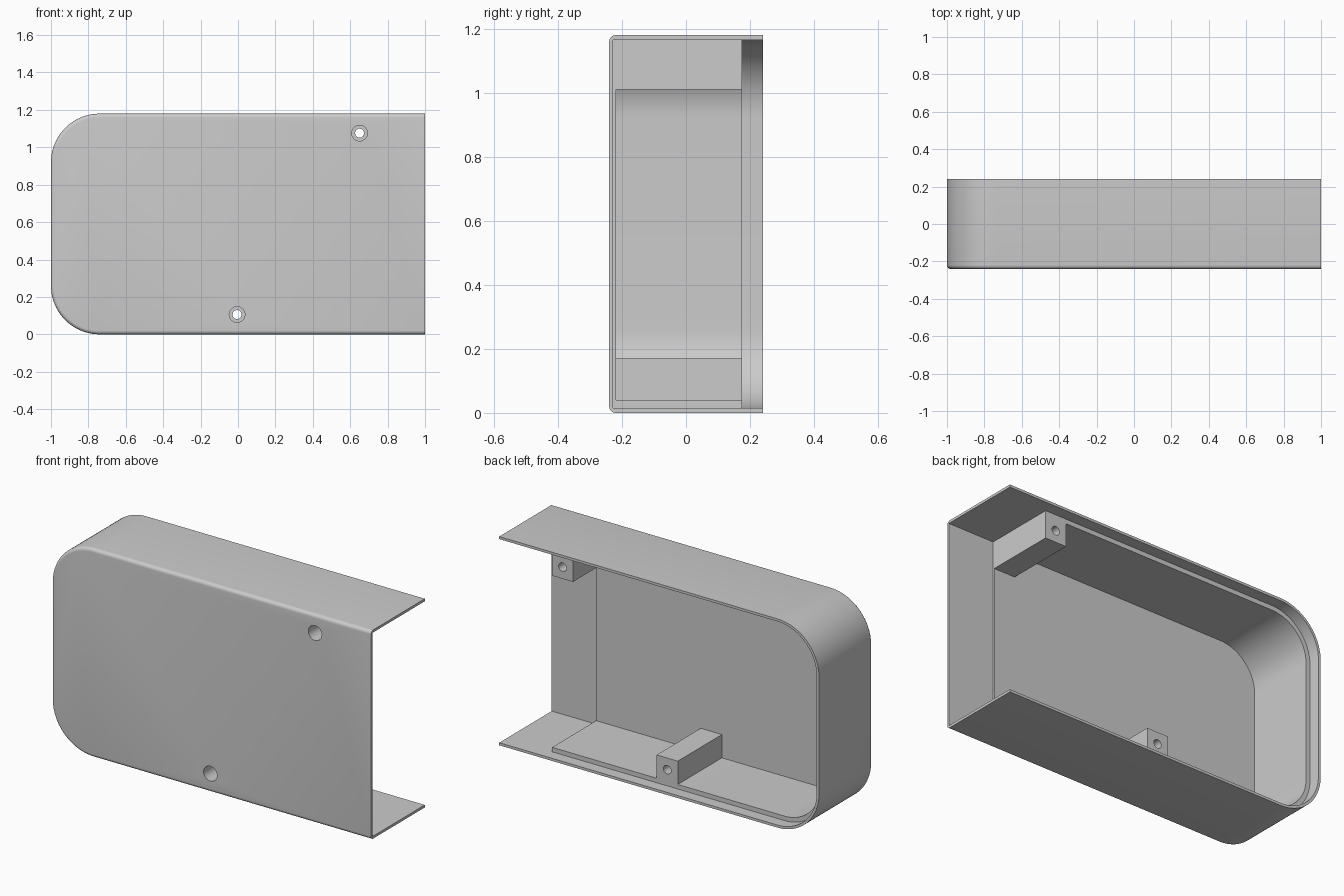
import bpy, bmesh, math

if "Cube" in bpy.data.objects:
    bpy.data.objects.remove(bpy.data.objects["Cube"])

W, H, D, R = 1.0, 1.18, 0.24, 0.26     # half width, height, half depth, corner radius
WALL, PLATE, FILLET = 0.0145, 0.0115, 0.02
LINER_END, LEDGE_Y = 0.715, 0.175
SCREWS = [(-0.005, 0.106), (0.65, 1.076)]
BOSS = 0.066

grey = bpy.data.materials.new("grey plastic")
grey.diffuse_color = (0.6, 0.6, 0.6, 1)
grey.use_nodes = True
grey.node_tree.nodes["Principled BSDF"].inputs["Base Color"].default_value = grey.diffuse_color


def outline(inset, x_end, n=20):
    """U-shaped case outline, open towards +x."""
    r = R - inset
    pts = [(x_end, inset)]
    for cz, a0 in ((R, 270), (H - R, 180)):
        for i in range(n + 1):
            a = math.radians(a0 - 90 * i / n)
            pts.append((-W + R + r * math.cos(a), cz + r * math.sin(a)))
    return pts + [(x_end, H - inset)]


def circle(cx, cz, r, n=32):
    return [(cx + r * math.cos(math.tau * i / n), cz + r * math.sin(math.tau * i / n)) for i in range(n)]


def loft(bm, layers, closed):
    """Skin a stack of (y, points) layers and cap it."""
    rings = [[bm.verts.new((x, y, z)) for x, z in pts] for y, pts in layers]
    n = len(rings[0])
    for a, b in zip(rings, rings[1:]):
        for i in range(n if closed else n - 1):
            j = (i + 1) % n
            bm.faces.new((a[i], a[j], b[j], b[i]))
    bm.faces.new(rings[0])
    bm.faces.new(rings[-1])
    if not closed:
        bm.faces.new([r[0] for r in rings] + [r[-1] for r in reversed(rings)])


def make(name, stacks, closed):
    bm = bmesh.new()
    for layers in stacks:
        loft(bm, layers, closed)
    bmesh.ops.recalc_face_normals(bm, faces=bm.faces)
    me = bpy.data.meshes.new(name)
    bm.to_mesh(me)
    bm.free()
    ob = bpy.data.objects.new(name, me)
    bpy.context.collection.objects.link(ob)
    me.materials.append(grey)
    return ob


# outer shell: filleted front, thin wall, open right end
shell_layers = []
for i in range(7):
    a = math.pi / 2 * i / 6
    shell_layers.append((-D + FILLET * (1 - math.sin(a)), outline(FILLET * (1 - math.cos(a)), W)))
shell_layers.reverse()
shell_layers += [(D, outline(0, W)), (D, outline(WALL, W)), (-D + PLATE, outline(WALL, W))]
parts = [make("outer_shell", [shell_layers], False)]

# inner liner: stops short of the right end and leaves a lip at the back
floor = -D + PLATE - 0.001
parts.append(make("inner_liner", [[
    (floor, outline(WALL - 0.001, LINER_END)), (LEDGE_Y, outline(WALL - 0.001, LINER_END)),
    (LEDGE_Y, outline(0.04, LINER_END)), (-0.219, outline(0.04, LINER_END))]], False))

# square screw bosses, merged into the nearest wall
for name, (x, z) in zip(("lower_screw_boss", "upper_screw_boss"), SCREWS):
    z0, z1 = (0.02, z + BOSS) if z < H / 2 else (z - BOSS, H - 0.02)
    sq = [(x - BOSS, z0), (x + BOSS, z0), (x + BOSS, z1), (x - BOSS, z1)]
    parts.append(make(name, [[(floor, sq), (LEDGE_Y, sq)]], True))

# counterbored screw holes
cutter = make("hole_cutter", [[
    (-0.3, circle(x, z, 0.042)), (0.08, circle(x, z, 0.042)),
    (0.08, circle(x, z, 0.024)), (0.3, circle(x, z, 0.024))] for x, z in SCREWS], True)
cutter.hide_render = True

for ob in parts:
    bpy.ops.object.select_all(action='DESELECT')
    ob.select_set(True)
    bpy.context.view_layer.objects.active = ob
    mod = ob.modifiers.new("holes", 'BOOLEAN')
    mod.object, mod.operation, mod.solver = cutter, 'DIFFERENCE', 'EXACT'
    bpy.ops.object.modifier_apply(modifier=mod.name)
    bpy.ops.object.shade_smooth_by_angle(angle=math.radians(30))

bpy.data.objects.remove(cutter)
